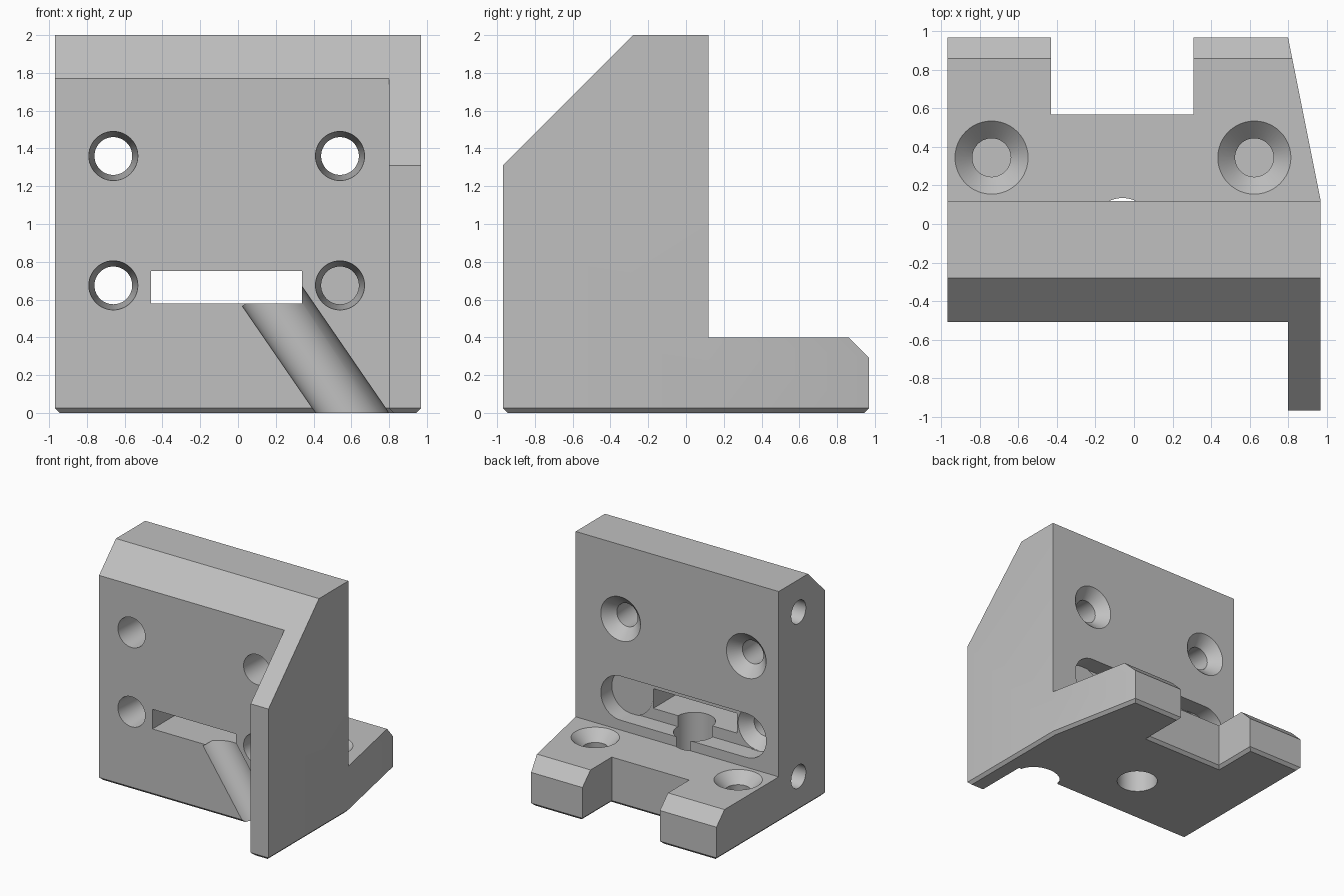
import bpy, bmesh, math
from mathutils import Matrix, Vector

if "Cube" in bpy.data.objects:
    bpy.data.objects.remove(bpy.data.objects["Cube"], do_unlink=True)

grey = bpy.data.materials.new("plain_grey")
grey.use_nodes = True
colour = (0.53, 0.53, 0.53, 1)
grey.diffuse_color = colour
grey.node_tree.nodes["Principled BSDF"].inputs["Base Color"].default_value = colour


def finish(bm, name):
    bmesh.ops.recalc_face_normals(bm, faces=bm.faces)
    mesh = bpy.data.meshes.new(name)
    bm.to_mesh(mesh)
    bm.free()
    mesh.materials.append(grey)
    ob = bpy.data.objects.new(name, mesh)
    bpy.context.collection.objects.link(ob)
    return ob


def prism(name, outline, axis, start, end, chamfer=0):
    """Extrude a 2D outline along x, y or z; optionally chamfer the start rim."""
    place = {"x": lambda a, b: Vector((start, a, b)),
             "y": lambda a, b: Vector((a, start, b)),
             "z": lambda a, b: Vector((a, b, start))}[axis]
    bm = bmesh.new()
    face = bm.faces.new([bm.verts.new(place(a, b)) for a, b in outline])
    rim = list(face.edges)
    step = Vector([(end - start) * (axis == k) for k in "xyz"])
    top = bmesh.ops.extrude_face_region(bm, geom=[face], use_keep_orig=True)["geom"]
    bmesh.ops.translate(bm, vec=step, verts=[v for v in top if isinstance(v, bmesh.types.BMVert)])
    bmesh.ops.recalc_face_normals(bm, faces=bm.faces)
    if chamfer:
        bmesh.ops.bevel(bm, geom=rim, offset=chamfer, segments=1, affect="EDGES")
    return finish(bm, name)


def lathe(name, origin, direction, profile, sides=48):
    """Round cutter: profile is (radius, distance along direction)."""
    bm = bmesh.new()
    rings = [[bm.verts.new((r * math.cos(2 * math.pi * i / sides),
                            r * math.sin(2 * math.pi * i / sides), h))
              for i in range(sides)] for r, h in profile]
    for low, high in zip(rings, rings[1:]):
        for i in range(sides):
            j = (i + 1) % sides
            bm.faces.new((low[i], low[j], high[j], high[i]))
    bm.faces.new(rings[0])
    bm.faces.new(rings[-1])
    turn = Vector((0, 0, 1)).rotation_difference(Vector(direction)).to_matrix().to_4x4()
    bm.transform(Matrix.Translation(origin) @ turn)
    return finish(bm, name)


def combine(target, tool, operation):
    mod = target.modifiers.new("cut", "BOOLEAN")
    mod.operation, mod.solver, mod.object = operation, "EXACT", tool
    bpy.context.view_layer.objects.active = target
    bpy.ops.object.modifier_apply(modifier=mod.name)
    bpy.data.objects.remove(tool, do_unlink=True)


# Bracket body: plan outline crossed with the side profile
plan = [(-.97, -.51), (.8, -.51), (.8, -.97), (.97, -.97), (.97, .12), (.8, .97),
        (.31, .97), (.31, .57), (-.43, .57), (-.43, .97), (-.97, .97)]
side = [(-1.1, -.1), (-1.1, 1.18), (-.28, 2), (.12, 2), (.12, .4),
        (.86, .4), (1.06, .2), (1.06, -.1)]
body = prism("mounting_bracket", plan, "z", 0, 2.2, chamfer=.025)
combine(body, prism("side_profile", side, "x", -1.2, 1.2), "INTERSECT")

# Rear slot recess with round ends, and the rectangular opening to the front
slot_z, slot_r, back, floor = .675, .19, .12, -.04
ends = []
for cx, first in ((.54, -90), (-.66, 90)):
    for i in range(25):
        a = math.radians(first + 7.5 * i)
        ends.append((cx + slot_r * math.cos(a), slot_z + slot_r * math.sin(a)))
window = [(-.46, .58), (.34, .58), (.34, .75), (-.46, .75)]
cutters = [prism("slot_recess", ends, "y", floor, .3),
           prism("slot_window", window, "y", -.8, .2)]

# Countersunk screw holes, widening again toward the far side
def screw_hole(origin, direction, length):
    return lathe("screw_hole", origin, direction,
                 [(.20, -.01), (.10, .09), (.13, length), (.13, length + .05)])

for x in (-.66, .54):
    cutters.append(screw_hole((x, back, 1.36), (0, -1, 0), .63))
    cutters.append(screw_hole((x, floor, slot_z), (0, -1, 0), .47))
for x in (-.74, .625):
    cutters.append(screw_hole((x, .345, .4), (0, 0, -1), .4))

# Vertical hole from the base into the slot
cutters.append(lathe("vertical_hole", (-.06, -.03, -.1), (0, 0, 1), [(.165, 0), (.165, .76)]))

# Blind holes in the plain side
for z in (1.72, .30):
    cutters.append(lathe("side_hole", (-1.1, -.15, z), (1, 0, 0), [(.1, 0), (.1, .5)]))

# Slanted half-round channel on the front
top, bottom = Vector((.155, -.51, .655)), Vector((.605, -.51, 0))
run = bottom - top
cutters.append(lathe("channel", top, run.normalized(), [(.16, 0), (.16, run.length + .25)]))

# The channel must not cut the side fin, so trim it there
fin_guard = prism("fin_guard", [(-1, -1), (.799, -1), (.799, 1), (-1, 1)], "z", -1, 1)
combine(cutters[-1], fin_guard, "INTERSECT")

for tool in cutters:
    combine(body, tool, "DIFFERENCE")

bpy.ops.object.select_all(action="DESELECT")
body.select_set(True)
bpy.context.view_layer.objects.active = body
bpy.ops.object.shade_smooth_by_angle(angle=math.radians(25))
